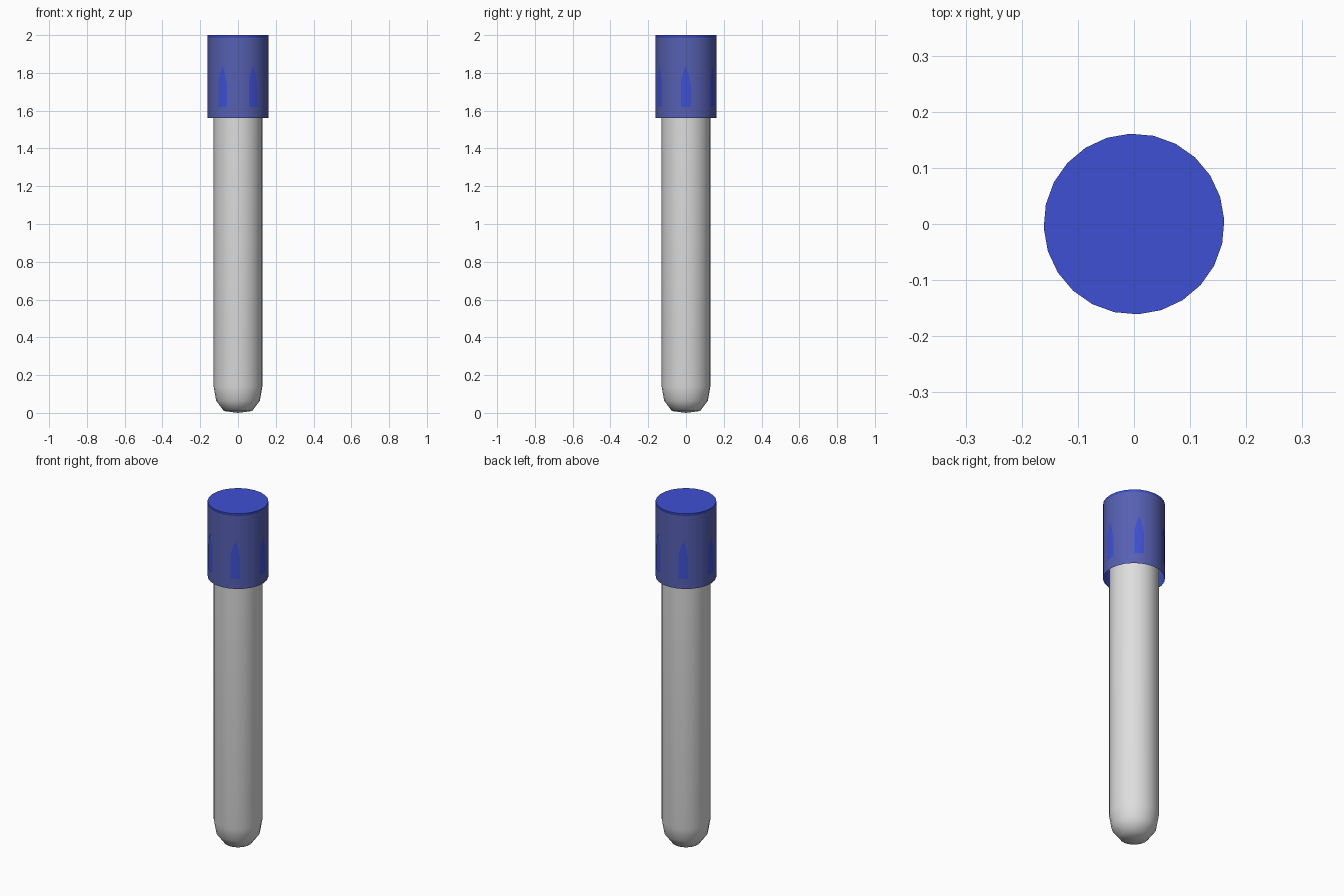
import bpy, bmesh, math

if "Cube" in bpy.data.objects:
    bpy.data.objects.remove(bpy.data.objects["Cube"])


def material(name, srgb):
    m = bpy.data.materials.new(name)
    lin = [((c / 255 + 0.055) / 1.055) ** 2.4 for c in srgb]
    m.diffuse_color = (*lin, 1)
    m.use_nodes = True
    m.node_tree.nodes["Principled BSDF"].inputs["Base Color"].default_value = m.diffuse_color
    return m


bright_blue = material("bright blue", (62, 80, 212))
dull_blue = material("dull blue", (86, 96, 178))
pale_grey = material("pale grey", (222, 222, 222))

SIDES = 24
TURN = math.radians(2.5)


def finish(name, bm, mat, angle=50):
    bmesh.ops.recalc_face_normals(bm, faces=bm.faces)
    me = bpy.data.meshes.new(name)
    bm.to_mesh(me)
    bm.free()
    me.materials.append(mat)
    ob = bpy.data.objects.new(name, me)
    bpy.context.collection.objects.link(ob)
    bpy.ops.object.select_all(action='DESELECT')
    ob.select_set(True)
    bpy.context.view_layer.objects.active = ob
    bpy.ops.object.shade_smooth_by_angle(angle=math.radians(angle))
    return ob


def lathe(name, profile, mat, close_bottom=False, close_top=False):
    bm = bmesh.new()
    rings = []
    for r, z in profile:
        rings.append([bm.verts.new((r * math.cos(TURN + i * math.tau / SIDES),
                                    r * math.sin(TURN + i * math.tau / SIDES), z))
                      for i in range(SIDES)])
    for a, b in zip(rings, rings[1:]):
        for i in range(SIDES):
            j = (i + 1) % SIDES
            bm.faces.new((a[i], a[j], b[j], b[i]))
    if close_bottom:
        tip = bm.verts.new((0, 0, 0))
        for i in range(SIDES):
            bm.faces.new((rings[0][(i + 1) % SIDES], rings[0][i], tip))
    if close_top:
        bm.faces.new(rings[-1])
    return finish(name, bm, mat)


# Glass tube with rounded bottom
lathe("tube", [(0.075, 0.01), (0.116, 0.065), (0.129, 0.14), (0.129, 1.9)],
      pale_grey, close_bottom=True, close_top=True)

# Hollow cap, open underneath
lathe("cap", [(0.1595, 1.56), (0.1595, 1.985), (0.161, 1.987), (0.161, 2.0)],
      bright_blue, close_top=True)

# Duller sleeve around the cap
lathe("cap_sleeve", [(0.161, 1.56), (0.161, 1.987)], dull_blue)

# Six small grip marks around the sleeve
bm = bmesh.new()
tops = [1.76, 1.81, 1.84, 1.80, 1.74]
for k in range(6):
    low, high = [], []
    for i, top in enumerate(tops):
        a = k * math.tau / 6 + math.radians(-9 + 4.5 * i)
        x, y = 0.1622 * math.cos(a), 0.1622 * math.sin(a)
        low.append(bm.verts.new((x, y, 1.62)))
        high.append(bm.verts.new((x, y, top)))
    for i in range(len(tops) - 1):
        f = bm.faces.new((low[i], low[i + 1], high[i + 1], high[i]))
ob = finish("grip_marks", bm, bright_blue)
